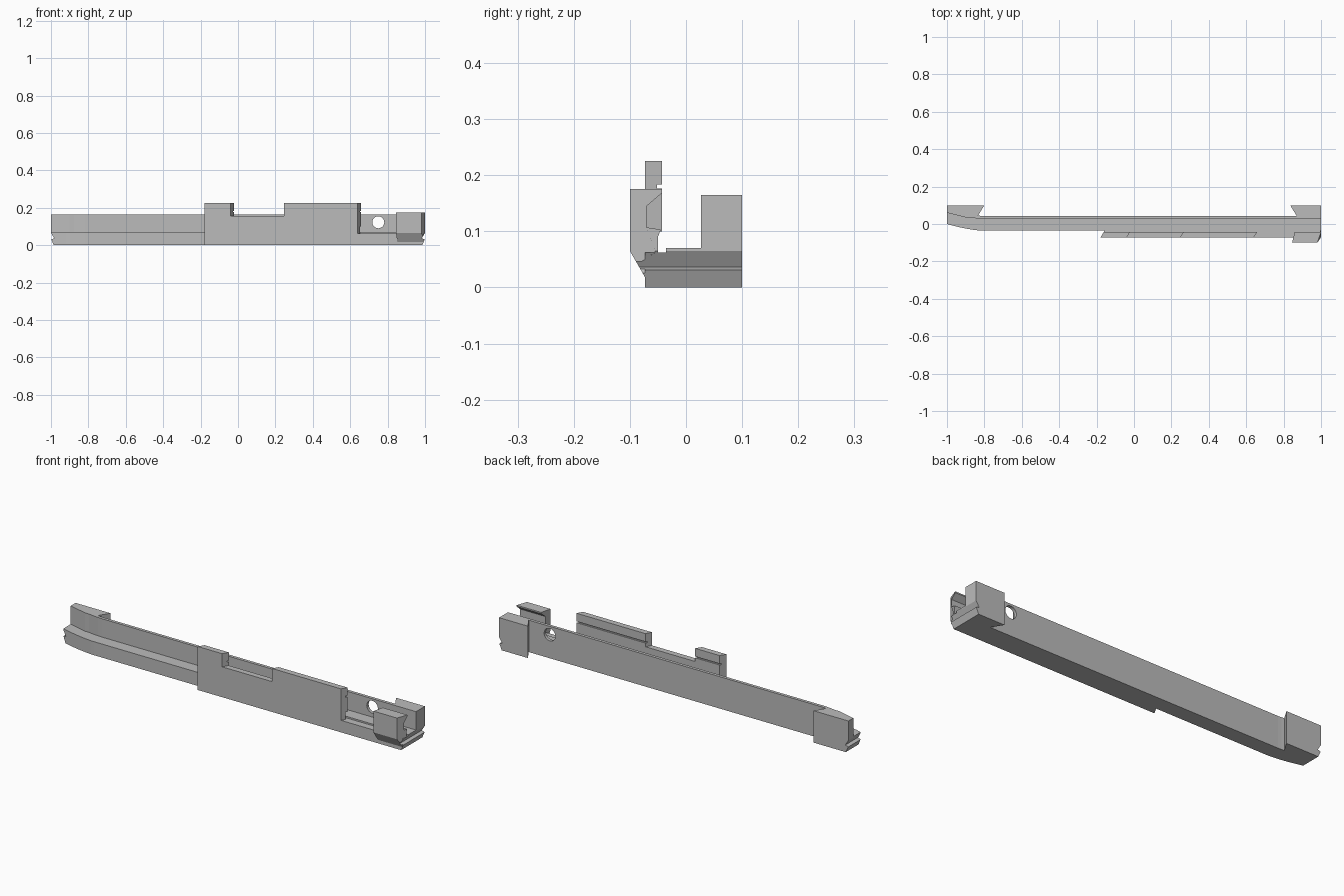
import bpy
import bmesh
import math
from mathutils import Vector

old = bpy.data.objects.get("Cube")
if old:
    bpy.data.objects.remove(old, do_unlink=True)

grey = bpy.data.materials.new("plain_grey")
grey.use_nodes = True
COLOUR = (0.5, 0.5, 0.5, 1)
grey.diffuse_color = COLOUR
grey.node_tree.nodes["Principled BSDF"].inputs["Base Color"].default_value = COLOUR


def prism(name, points, low, high, axis="z", slant=None):
    """Extrude a flat outline along an axis; slant moves each vertex by a rule."""
    place = {
        "x": lambda a, b, t: Vector((t, a, b)),
        "y": lambda a, b, t: Vector((a, t, b)),
        "z": lambda a, b, t: Vector((a, b, t)),
    }[axis]
    bm = bmesh.new()
    face = bm.faces.new([bm.verts.new(place(a, b, low)) for a, b in points])
    side = bmesh.ops.extrude_face_region(bm, geom=[face])
    step = place(0, 0, high - low)
    for item in side["geom"]:
        if isinstance(item, bmesh.types.BMVert):
            item.co += step
    if slant:
        for v in bm.verts:
            v.co.x += slant(v.co)
    bmesh.ops.recalc_face_normals(bm, faces=bm.faces)
    mesh = bpy.data.meshes.new(name)
    bm.to_mesh(mesh)
    bm.free()
    obj = bpy.data.objects.new(name, mesh)
    mesh.materials.append(grey)
    bpy.context.collection.objects.link(obj)
    return obj


def rect(a0, a1, b0, b1):
    return [(a0, b0), (a1, b0), (a1, b1), (a0, b1)]


def cut(obj, cutter):
    mod = obj.modifiers.new("cut", "BOOLEAN")
    mod.operation = "DIFFERENCE"
    mod.solver = "EXACT"
    mod.object = cutter
    bpy.context.view_layer.objects.active = obj
    bpy.ops.object.modifier_apply(modifier=mod.name)


# Long rail outline, curving backward at its right-hand end
def bent_strip(front, back):
    xs = [-1 + 0.2 * i / 10 for i in range(11)]
    bend = [0.036 * ((-0.8 - x) / 0.2) ** 1.6 if x < -0.801 else 0 for x in xs]
    near = [(x, front + d) for x, d in zip(xs, bend)]
    far = [(x, back + d) for x, d in zip(xs, bend)]
    return near + [(1, front), (1, back)] + far[::-1]


floor = prism("rail_floor", bent_strip(-0.036, 0.035), 0, 0.07)
wall = prism("back_wall", bent_strip(0.027, 0.043), 0, 0.165)

# Mounting blocks behind both ends, with undercut inner sides
right_block = prism("rear_block_right",
                    [(-1, 0.06), (-0.9, 0.035), (-0.84, 0.035), (-0.8, 0.1), (-1, 0.1)],
                    0, 0.165)
left_block = prism("rear_block_left",
                   [(0.875, 0.035), (1, 0.035), (1, 0.1), (0.835, 0.1)], 0, 0.165)


# Front plate, every end slanted the same way
def lean(co):
    return 0.6 * (co.y + 0.073) if co.x < 0.99 else 0


sill = prism("front_sill", rect(-0.18, 1, 0, 0.062), -0.073, -0.034, "y", lean)
plate = prism("front_plate", [
    (-0.18, 0.03), (0.64, 0.03), (0.64, 0.225), (0.245, 0.225),
    (0.245, 0.157), (-0.04, 0.157), (-0.04, 0.225), (-0.18, 0.225)],
    -0.073, -0.043, "y", lean)


# Hollow clip block at the front of the left end
def clip_slant(co):
    if co.x < 0.9:
        return 0.25 * (co.y + 0.1)
    return -0.02 if co.y < -0.09 else 0


clip = prism("front_clip", [
    (-0.073, 0.018), (-0.1, 0.065), (-0.1, 0.175), (-0.043, 0.175),
    (-0.043, 0.168), (-0.07, 0.145), (-0.07, 0.107), (-0.045, 0.103),
    (-0.05, 0.09), (-0.05, 0.05), (-0.05, 0.018)],
    0.845, 1, "x", clip_slant)

# Saw-tooth undercuts on both ends
for side in (-1, 1):
    teeth = prism("end_cutter", [
        (side * x, z) for x, z in
        [(1.02, 0.065), (1, 0.065), (0.982, 0.036), (0.999, 0.031),
         (0.98, -0.01), (1.02, -0.01)]], -0.2, 0.2, "y")
    parts = [floor, wall, right_block] if side < 0 else [floor, wall, left_block, sill, clip]
    for part in parts:
        cut(part, teeth)
    bpy.data.objects.remove(teeth, do_unlink=True)

# Round hole through the wall
ring = [math.tau * i / 32 for i in range(32)]
drill = prism("hole_cutter", [(0.75 + 0.032 * math.cos(a), 0.122 + 0.032 * math.sin(a))
                              for a in ring], 0, 0.08, "y")
cut(wall, drill)

# Relief slots along the inner side of the plate
slots = [prism("slot_cutter", rect(-0.052, -0.03, low, high), -0.3, 0.8, "x")
         for low, high in ((0.062, 0.1), (0.176, 0.183))]
for slot in slots:
    cut(plate, slot)

for helper in [drill] + slots:
    bpy.data.objects.remove(helper, do_unlink=True)
